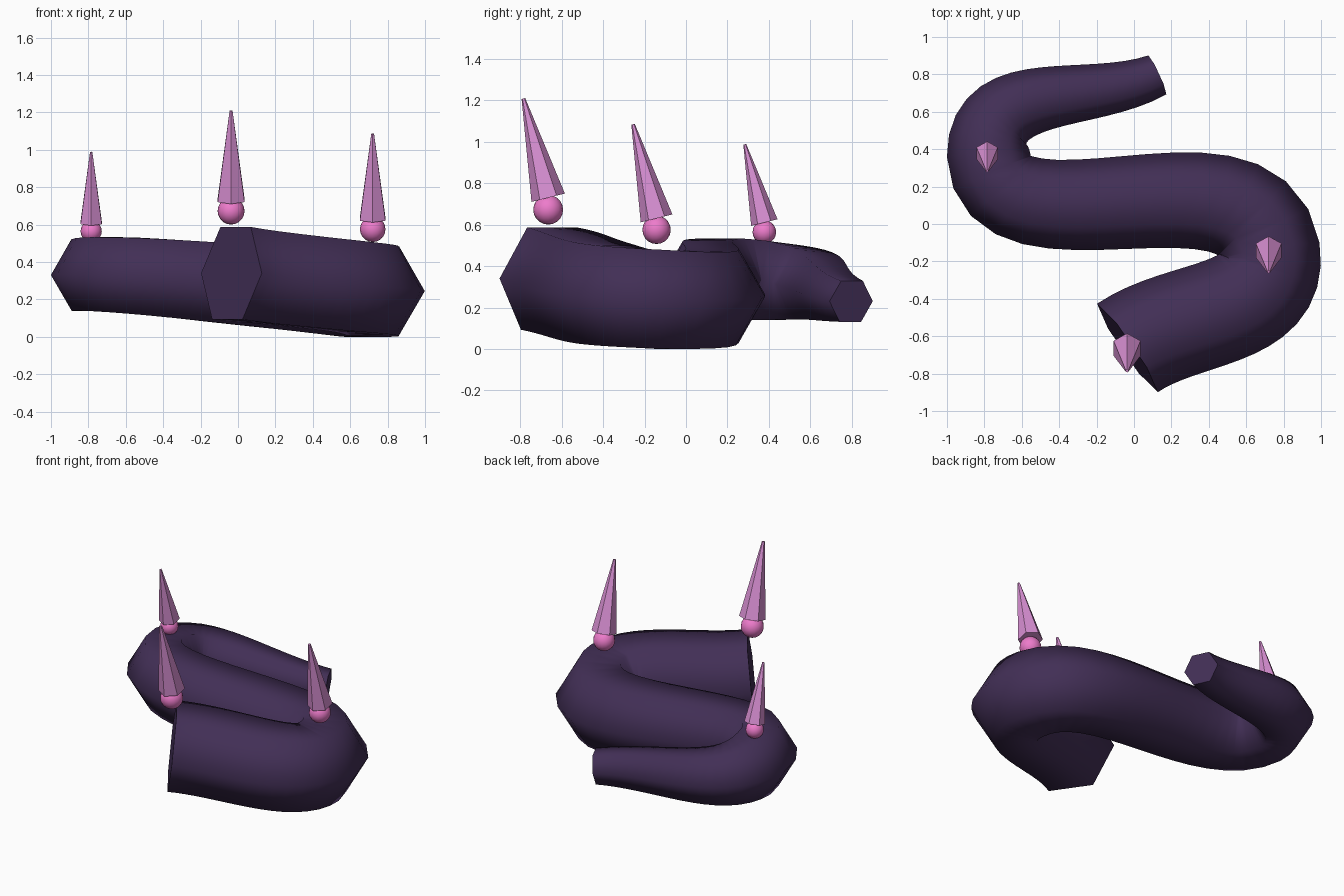
import bpy, math

if "Cube" in bpy.data.objects:
    bpy.data.objects.remove(bpy.data.objects["Cube"])


def material(name, color):
    m = bpy.data.materials.new(name)
    m.diffuse_color = (*color, 1)
    m.use_nodes = True
    m.node_tree.nodes["Principled BSDF"].inputs["Base Color"].default_value = m.diffuse_color
    return m


body_mat = material("dark_purple", (0.054, 0.028, 0.092))
bulb_mat = material("pink", (0.85, 0.2, 0.6))
spike_mat = material("orchid", (0.7, 0.28, 0.66))

# Winding body: tapered six-sided tube; (position, relative radius)
POINTS = [
    ((-0.035, -0.663, 0.34), 1.0),
    ((0.72, -0.145, 0.24), 0.96),
    ((-0.78, 0.378, 0.33), 0.77),
    ((0.125, 0.797, 0.23), 0.4),
]
curve = bpy.data.curves.new("winding_body", 'CURVE')
curve.dimensions = '3D'
curve.twist_mode = 'Z_UP'
curve.resolution_u = 16
curve.bevel_depth = 0.287
curve.bevel_resolution = 1
curve.use_fill_caps = True
spline = curve.splines.new('BEZIER')
spline.bezier_points.add(len(POINTS) - 1)
for p, (co, radius) in zip(spline.bezier_points, POINTS):
    p.co = co
    p.radius = radius
for p in spline.bezier_points:
    p.handle_left_type = p.handle_right_type = 'AUTO'
curve.materials.append(body_mat)
body = bpy.data.objects.new("winding_body", curve)
bpy.context.collection.objects.link(body)


# Bulb with a backward-facing six-sided spike above it
def bulb_and_spike(i, x, y, z, size):
    bpy.ops.mesh.primitive_uv_sphere_add(segments=16, ring_count=10,
                                         radius=0.072 * size, location=(x, y, z))
    bulb = bpy.context.object
    bulb.name = f"bulb_{i}"
    bpy.ops.object.shade_smooth()
    bulb.data.materials.append(bulb_mat)

    tilt, length = 0.245, 0.493 * size
    mid = (x, y - math.sin(tilt) * length / 2,
           z + 0.058 * size + math.cos(tilt) * length / 2)
    bpy.ops.mesh.primitive_cone_add(vertices=6, radius1=0.083 * size,
                                    radius2=0.009 * size, depth=length,
                                    location=mid, rotation=(tilt, 0, 0))
    spike = bpy.context.object
    spike.name = f"spike_{i}"
    spike.data.materials.append(spike_mat)


bulb_and_spike(1, -0.037, -0.665, 0.672, 1.0)
bulb_and_spike(2, 0.72, -0.142, 0.575, 0.95)
bulb_and_spike(3, -0.785, 0.378, 0.564, 0.79)
